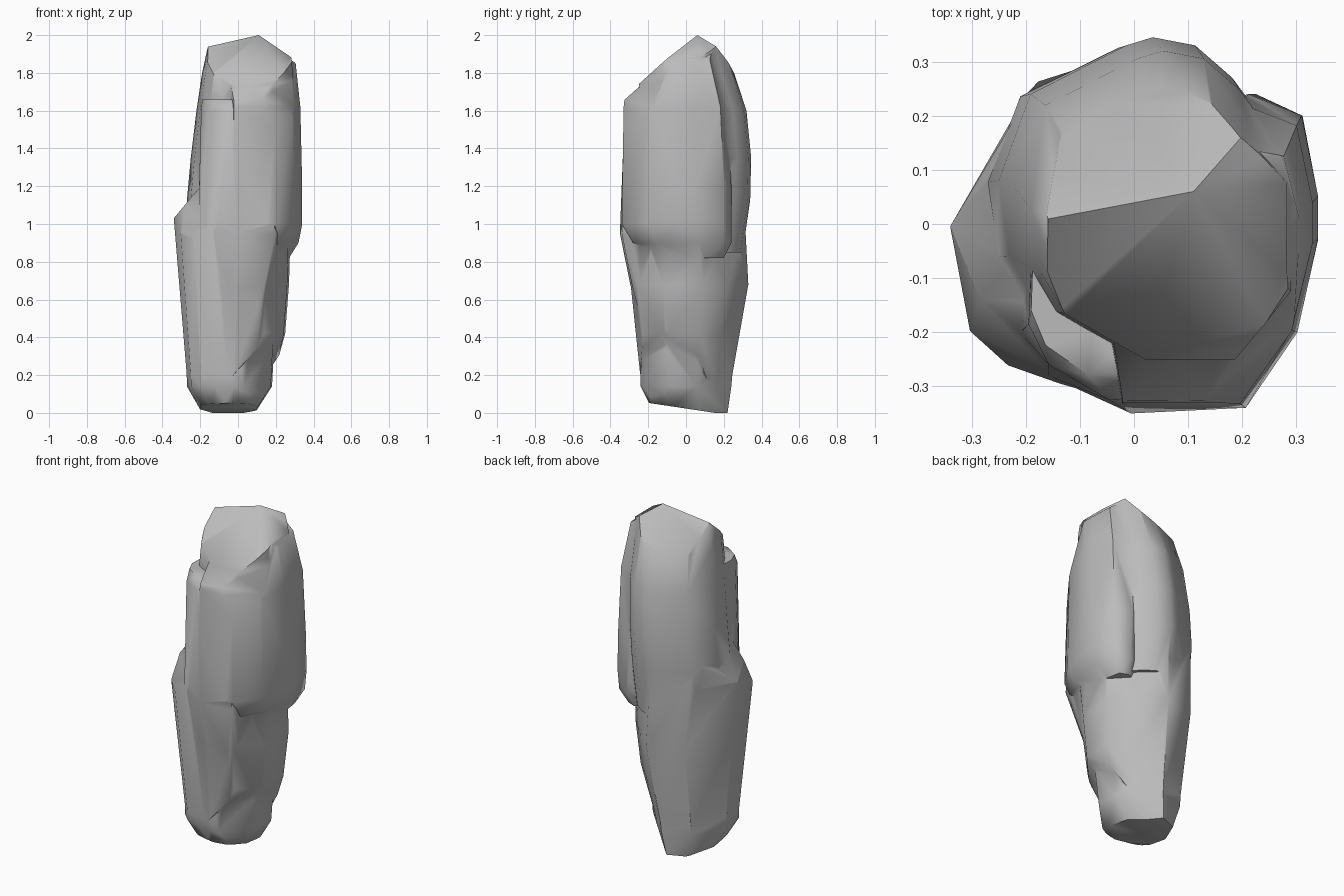
import bpy
import bmesh
import math

# Remove the default object
cube = bpy.data.objects.get("Cube")
if cube:
    bpy.data.objects.remove(cube, do_unlink=True)

# Single stone colour
stone = bpy.data.materials.new("grey stone")
stone.use_nodes = True
stone.diffuse_color = (0.5, 0.5, 0.5, 1)
stone.node_tree.nodes["Principled BSDF"].inputs["Base Color"].default_value = stone.diffuse_color


def fitted_ring(outline, z, left, right, front, back):
    """The outline stretched to fill a box at one height."""
    xs, ys = zip(*outline)
    width, depth = max(xs) - min(xs), max(ys) - min(ys)
    return [
        (left + (x - min(xs)) / width * (right - left),
         front + (y - min(ys)) / depth * (back - front), z)
        for x, y in outline
    ]


def rock_block(name, outline, rings, chisels=()):
    """Convex stone hull through the rings, then flat chisel cuts."""
    bm = bmesh.new()
    for ring in rings:
        for point in fitted_ring(outline, *ring):
            bm.verts.new(point)
    hull = bmesh.ops.convex_hull(bm, input=bm.verts[:])
    unused = {v for v in hull["geom_interior"] if isinstance(v, bmesh.types.BMVert)}
    bmesh.ops.delete(bm, geom=list(unused), context="VERTS")
    for point, normal in chisels:
        everything = bm.verts[:] + bm.edges[:] + bm.faces[:]
        bmesh.ops.bisect_plane(bm, geom=everything, plane_co=point,
                               plane_no=normal, clear_outer=True)
        rim = [e for e in bm.edges if e.is_boundary]
        bmesh.ops.holes_fill(bm, edges=rim)
    bmesh.ops.dissolve_limit(bm, angle_limit=math.radians(1),
                             verts=bm.verts[:], edges=bm.edges[:])
    bmesh.ops.triangulate(bm, faces=bm.faces[:])
    bmesh.ops.recalc_face_normals(bm, faces=bm.faces[:])
    mesh = bpy.data.meshes.new(name)
    bm.to_mesh(mesh)
    bm.free()
    mesh.materials.append(stone)
    block = bpy.data.objects.new(name, mesh)
    bpy.context.collection.objects.link(block)
    return block


def fuse(body, block):
    """Union a block into the body and discard the loose block."""
    union = body.modifiers.new("union", "BOOLEAN")
    union.operation = "UNION"
    union.solver = "EXACT"
    union.object = block
    bpy.ops.object.select_all(action="DESELECT")
    body.select_set(True)
    bpy.context.view_layer.objects.active = body
    bpy.ops.object.modifier_apply(modifier=union.name)
    bpy.data.objects.remove(block, do_unlink=True)


# Rings are: height, left, right, front, back

# Sloping planes that meet at the peak, the shoulder's slightly lower
slopes = [(-0.4, 0.94, 0.98), (-0.05, -0.64, 0.75), (0.56, 0, 0.82)]
column_cuts = [((0.11, 0.06, 2), normal) for normal in slopes]
shoulder_cuts = [((0.11, 0.06, 1.985), normal) for normal in slopes]
shoulder_cuts.append(((0.17, -0.31, 1.6), (1, -1, 0.44)))

# Footprint shared by the foot and the trunk
base_outline = [
    (-0.34, 0), (-0.31, -0.2), (-0.24, -0.27), (-0.14, -0.3), (0, -0.33),
    (0.14, -0.3), (0.26, -0.15), (0.27, 0.07), (0.14, 0.21), (0.02, 0.32),
    (-0.2, 0.25),
]

# Narrow foot, with its front corner and underside chipped away
foot = rock_block("foot", base_outline, [
    (0, -0.19, 0.09, -0.17, 0.22),
    (0.14, -0.27, 0.18, -0.24, 0.24),
    (0.5, -0.28, 0.2, -0.25, 0.27),
], chisels=[
    ((0.05, -0.22, 0.2), (0.7, -0.7, -0.1)),
    ((0, -0.18, 0.05), (0, -0.15, -1)),
])

# Wide trunk, undercut at the front corner and ending in a side ledge
trunk = rock_block("rock_pillar", base_outline, [
    (0.16, -0.268, 0.178, -0.238, 0.238),
    (0.42, -0.285, 0.25, -0.255, 0.275),
    (0.68, -0.31, 0.27, -0.29, 0.33),
    (1.03, -0.34, 0.28, -0.33, 0.31),
    (1.25, -0.33, 0.26, -0.3, 0.3),
], chisels=[
    ((0.2, -0.1, 0.38), (0.7, -0.35, -0.6)),
    ((-0.34, 0, 1.03), (-0.77, 0, 0.64)),
    ((-0.34, 0, 1.03), (-0.35, -0.1, 0.08)),
    ((-0.28, -0.13, 1.12), (-0.13, -0.2, 0.1)),
])

# Tall rear column rising to the peak
column = rock_block("upper_column", [
    (-0.27, 0.08), (-0.25, -0.06), (-0.2, -0.15), (-0.03, -0.25),
    (0.15, -0.25), (0.26, -0.1), (0.26, 0.15), (0.17, 0.27),
    (0.1, 0.33), (0.02, 0.345), (-0.03, 0.33), (-0.21, 0.24),
], [
    (0.85, -0.26, 0.24, -0.2, 0.3),
    (1.13, -0.27, 0.26, -0.25, 0.34),
    (1.35, -0.25, 0.27, -0.25, 0.345),
    (1.6, -0.22, 0.28, -0.25, 0.32),
    (1.8, -0.19, 0.29, -0.25, 0.25),
    (2.03, -0.14, 0.27, -0.2, 0.18),
], chisels=column_cuts)

# Broad shoulder wrapping the front corner, with a rounded underside
shoulder = rock_block("front_shoulder", [
    (-0.02, -0.34), (0.2, -0.34), (0.3, -0.2), (0.34, -0.03),
    (0.34, 0.05), (0.31, 0.2), (0.21, 0.24), (-0.1, 0.1),
], [
    (0.82, 0.05, 0.27, -0.1, 0.2),
    (0.9, 0, 0.32, -0.28, 0.24),
    (1, -0.08, 0.34, -0.34, 0.24),
    (1.2, -0.1, 0.34, -0.335, 0.24),
    (1.62, -0.1, 0.33, -0.33, 0.22),
    (1.9, -0.08, 0.3, -0.3, 0.15),
], chisels=shoulder_cuts)

# Front slab with a small open shelf at the top
slab = rock_block("front_slab", [
    (-0.2, -0.2), (-0.15, -0.28), (0, -0.35), (0.2, -0.34),
    (0.25, -0.2), (0.2, 0), (-0.19, 0),
], [
    (0.4, -0.2, 0.12, -0.22, 0),
    (0.68, -0.22, 0.17, -0.295, 0),
    (0.95, -0.21, 0.25, -0.35, 0),
    (1.6, -0.195, 0.14, -0.325, 0),
    (1.66, -0.19, 0.05, -0.28, 0),
])

# Fuse everything into one smooth-shaded stone
for piece in (foot, column, shoulder, slab):
    fuse(trunk, piece)
bpy.ops.object.shade_smooth_by_angle(angle=math.radians(55))
